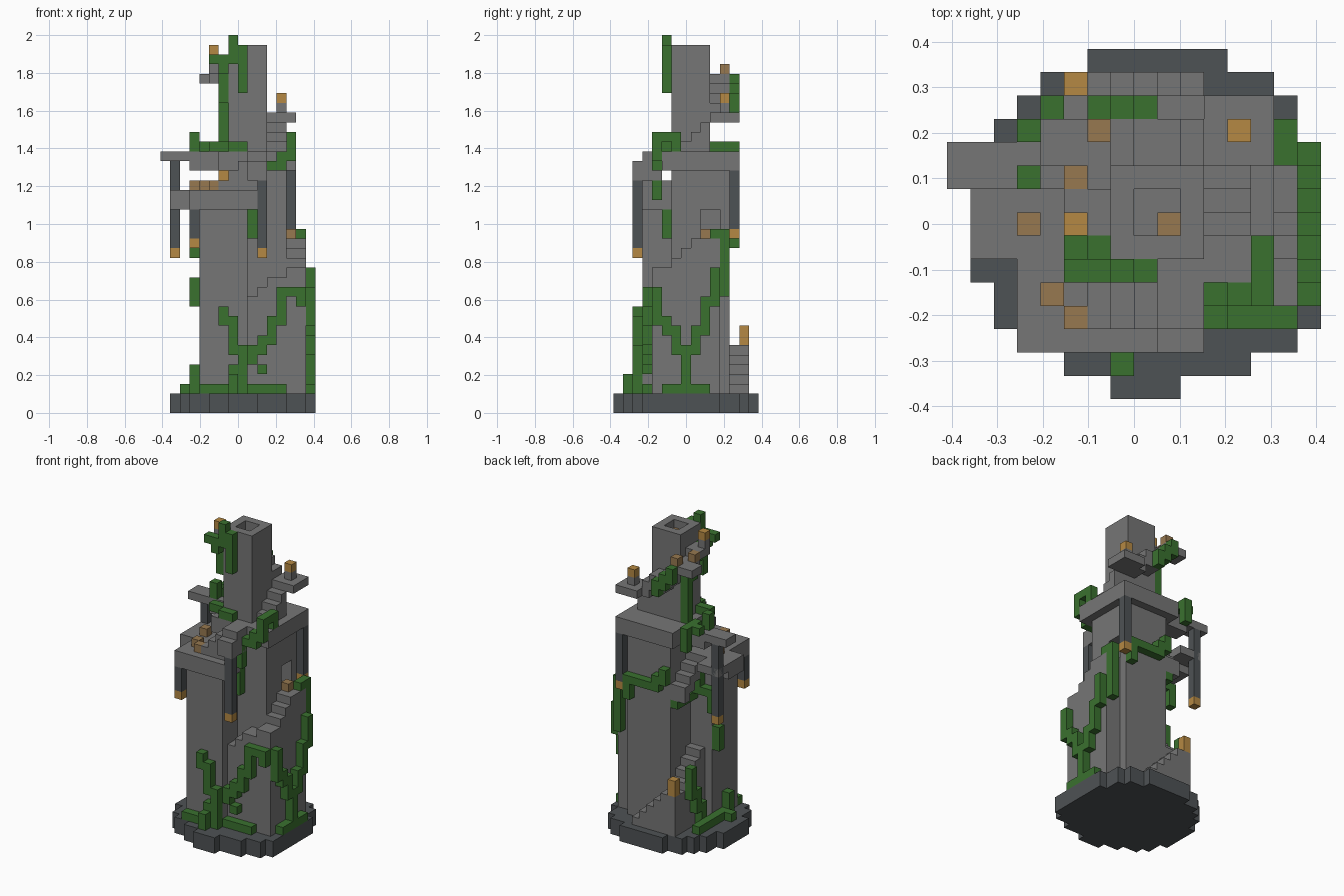
import bpy
import bmesh
from mathutils import Matrix, Vector

UNIT = 2 / 39                      # one block of the grid
ORIGIN = Vector((8, 7.5, 0))       # grid point above the world origin

old = bpy.data.objects.get("Cube")
if old:
    bpy.data.objects.remove(old, do_unlink=True)


def material(name, *rgb):
    mat = bpy.data.materials.new(name)
    mat.use_nodes = True
    colour = (*rgb, 1)
    mat.diffuse_color = colour
    mat.node_tree.nodes["Principled BSDF"].inputs["Base Color"].default_value = colour
    return mat


STONE = material("stone grey", .18, .18, .18)
DARK = material("dark slate", .076, .085, .09)
VINE = material("vine green", .042, .165, .028)
LAMP = material("lamp amber", .46, .25, .056)
WOOD = material("wood brown", .31, .19, .08)


def part(name, mat, boxes):
    """One object from boxes given as two opposite grid corners."""
    bm = bmesh.new()
    for low, high in boxes:
        low, high = Vector(low), Vector(high)
        place = Matrix.Translation(((low + high) / 2 - ORIGIN) * UNIT)
        scale = Matrix.Diagonal((*((high - low) * UNIT), 1))
        bmesh.ops.create_cube(bm, size=1, matrix=place @ scale)
    mesh = bpy.data.meshes.new(name)
    bm.to_mesh(mesh)
    bm.free()
    mesh.materials.append(mat)
    obj = bpy.data.objects.new(name, mesh)
    bpy.context.collection.objects.link(obj)
    return obj


def block(x, y, z):
    return (x, y, z), (x + 1, y + 1, z + 1)


def flight(name, low, high, step, tops, thick=None):
    """Stairs: the first tread footprint is repeated along step."""
    boxes = []
    for n, top in enumerate(tops):
        dx, dy = step[0] * n, step[1] * n
        floor = top - thick if thick else low[2]
        boxes.append(((low[0] + dx, low[1] + dy, floor),
                      (high[0] + dx, high[1] + dy, top)))
    part(name, STONE, boxes)


MOVES = {"x": (1, 0, 0), "X": (-1, 0, 0), "y": (0, 1, 0),
         "Y": (0, -1, 0), "z": (0, 0, 1), "Z": (0, 0, -1)}


def vine(name, start, path=""):
    """A trail of blocks; letters move along an axis, capitals go backwards."""
    spot = Vector(start)
    spots = [spot.copy()]
    for letter in path:
        spot += Vector(MOVES[letter])
        spots.append(spot.copy())
    part(name, VINE, [block(*s) for s in spots])


# Round slab the ruin stands on
rows = [(7, 10), (5, 13), (3, 15), (2, 16), (2, 16)] + [(1, 16)] * 5 \
    + [(2, 16), (2, 15), (3, 15), (4, 14), (6, 12)]
part("ground_slab", DARK, [((a, y, 0), (b, y + 1, 2)) for y, (a, b) in enumerate(rows)])

# Main tower, with a doorway in its left side
part("main_tower", STONE, [((7, 6, 2), (13, 12, 18)), ((7, 6, 18), (13, 9, 21)),
                           ((7, 11, 18), (13, 12, 21)), ((7, 9, 18), (11, 11, 21)),
                           ((7, 6, 21), (13, 12, 25))])
part("main_roof", STONE, [((6, 5, 25), (14, 13, 27))])

# Smaller corner tower and its broken roof
part("corner_tower", STONE, [((4, 3, 2), (9, 8, 21))])
part("corner_roof", STONE, [((3, 2, 21), (10, 9, 23)), ((9, 2, 24), (11, 5, 26)),
                            ((9, 3, 26), (11, 5, 27)), ((9, 3, 23), (10, 6, 24))])
part("side_balcony", STONE, [((1, 6, 21), (3, 9, 23)), ((1, 9, 22), (4, 11, 23))])
part("upper_balcony", STONE, [((0, 9, 26), (6, 11, 27)), ((3, 9, 25), (6, 11, 26))])

# Spiral stairs round the main tower
flight("back_stairs", (10, 12, 2), (11, 14, 3), (-1, 0), (3, 4, 5, 6, 7, 7))
flight("right_stairs", (5, 11, 2), (7, 12, 8), (0, -1), (8, 9, 10, 11))
flight("front_stairs", (9, 4, 2), (10, 6, 12), (1, 0), (12, 13, 14, 14, 15, 15))
flight("left_stairs", (13, 4, 2), (15, 5, 15), (0, 1), (15, 15, 16, 17, 18, 18, 18))
flight("balcony_stairs", (5, 11, 0), (7, 12, 0), (0, -1), (20, 21, 22, 23), 2)
flight("roof_steps", (6, 3, 23), (7, 5, 24), (1, 0), (24, 25, 26))

# Top turret, open above
part("turret", STONE, [((7, 6, 27), (11, 10, 36)),
                       ((7, 6, 36), (11, 7, 38)), ((7, 9, 36), (11, 10, 38)),
                       ((7, 7, 36), (8, 9, 38)), ((10, 7, 36), (11, 9, 38))])
flight("turret_left_stairs", (11, 7, 27), (13, 8, 28), (0, 1), (28, 29, 30))
part("turret_landing", STONE, [((11, 10, 30), (14, 13, 31)), block(12, 11, 31)])
flight("turret_back_stairs", (10, 10, 0), (11, 12, 0), (-1, 0), (32, 33, 33, 34), 2)
part("turret_back_landing", STONE, [((4, 10, 34), (7, 12, 35))])
flight("turret_right_stairs", (5, 9, 0), (7, 10, 0), (0, -1), (35, 36, 36), 1)
part("turret_lamp_post", STONE, [block(5, 7, 36)])

# Hanging posts, each ending in a lamp
posts = {"front_right": (3, 2, 17, 21), "front_left": (10, 2, 16, 24),
         "back_left": (13, 12, 18, 25), "balcony": (1, 10, 16, 26)}
for name, (x, y, z, top) in posts.items():
    part(name + "_post", DARK, [((x, y, z + 1), (x + 1, y + 1, top))])
    part(name + "_lamp", LAMP, [block(x, y, z)])

# Standing lamps and wooden debris
part("standing_lamps", LAMP, [block(*s) for s in (
    (5, 13, 7), (5, 13, 8), (12, 11, 32), (5, 7, 37), (6, 6, 24))])
part("lamp_foot", STONE, [block(6, 6, 23)])
part("wood_debris", WOOD, [block(*s) for s in (
    (3, 7, 23), (4, 4, 23), (5, 3, 23), (6, 11, 35), (5, 9, 35),
    (9, 7, 36), (13, 9, 18))])

# Vines on the front
vine("front_vine", (4, 2, 2), "xxxxzzzzXzzzXz")
vine("front_vine_shoot", (7, 2, 3), "z")
vine("front_vine_tip", (7, 1, 2), "z")
vine("front_low_vine", (9, 3, 2), "xxx")
vine("front_stair_vine", (9, 3, 5), "zxzxzzxzzzxxZ")
vine("front_stair_shoot", (10, 3, 4))

# Vines on the left
vine("left_vine", (15, 4, 9), "yZyZZyZZZZ")
vine("left_branch", (15, 8, 6), "zzyzzzyzzz")
vine("left_low_vine", (15, 5, 2), "yyyy")
vine("left_back_vine", (14, 11, 12), "zzzzzz")
vine("left_edge_vine", (15, 4, 10), "zz")
vine("doorway_vine", (14, 10, 18))

# Vines on the right and back
vine("right_low_vine", (3, 11, 2), "YYYYYYzz")
vine("right_low_tip", (2, 6, 2))
vine("right_stair_vine", (4, 9, 2), "zzyzzyzzz")
vine("corner_tower_vine", (3, 7, 11), "zz")
vine("corner_roof_vine", (3, 8, 16), "zzxxzz")
vine("back_vine", (12, 12, 17), "zzXXXXzXz")
vine("back_corner_vine", (6, 11, 17), "YYYz")

# Vines on the roofs and turret
vine("roof_left_vine", (13, 6, 27), "zYYZZXZXXZZZ")
vine("roof_low_vine", (9, 5, 18), "zzz")
vine("balcony_vine", (4, 10, 27), "yyZZ")
vine("balcony_tip", (3, 11, 27))
vine("balcony_shoot", (3, 9, 27), "z")
vine("roof_middle_vine", (5, 6, 27), "x")
vine("roof_front_vine", (7, 5, 27), "x")
vine("turret_right_vine", (6, 9, 27), "zzzzzYzzYYZ")
vine("turret_side_vine", (6, 6, 32), "zzzYzX")
vine("turret_top_vine", (6, 5, 36), "xzz")
vine("turret_front_vine", (8, 5, 33), "zzzz")
vine("turret_back_vine", (8, 12, 31), "zXzXz")
